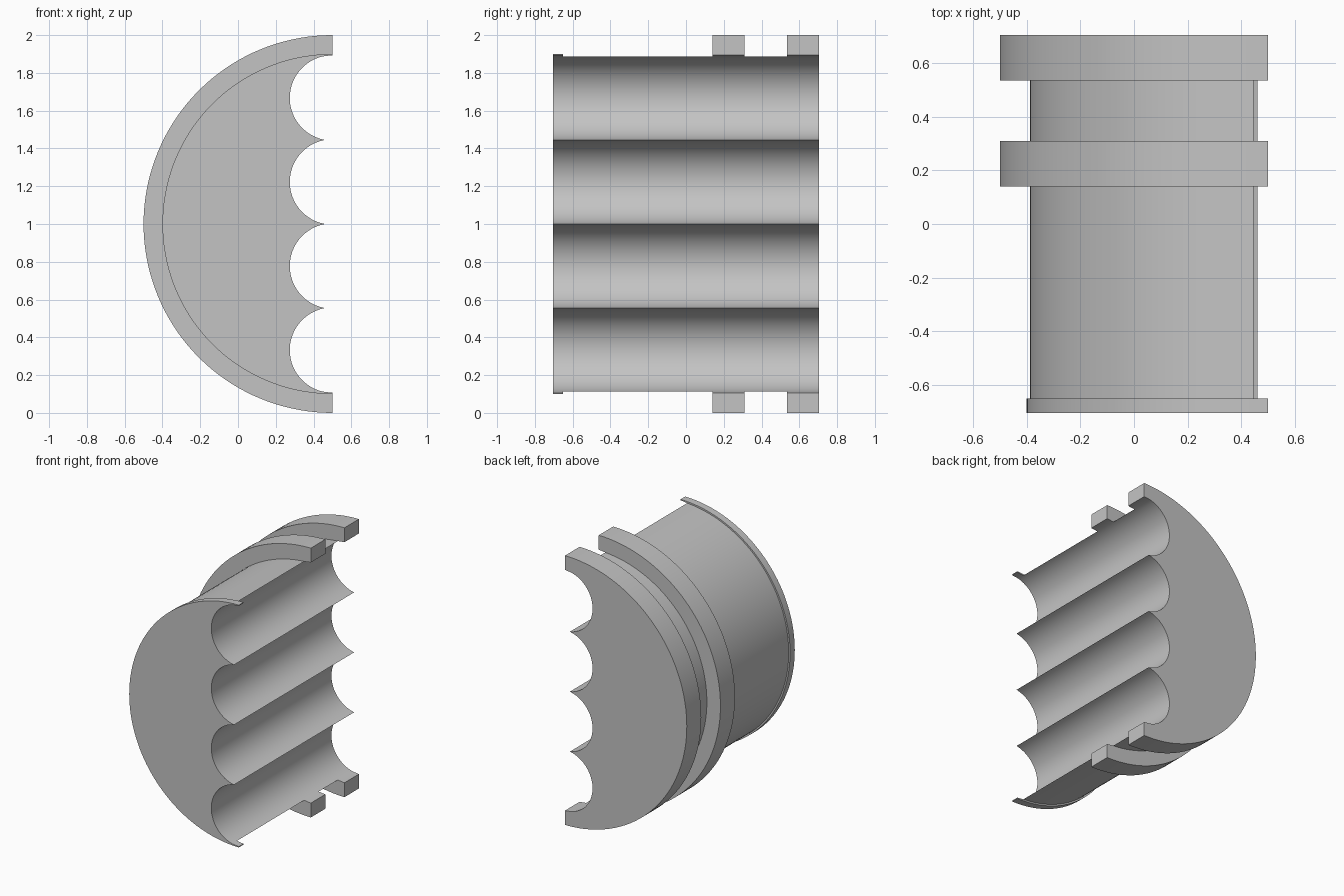
import bpy, bmesh
from math import sin, cos, asin, atan2, pi, sqrt

cube = bpy.data.objects.get("Cube")
if cube:
    bpy.data.objects.remove(cube)

# Half-round block, axis along y through (AX, AZ), four grooves in its flat side
AX, AZ = 0.5, 1.0
GROOVE_R, PITCH = 0.226, 0.445
BODY_R, LIP_R, RING_R = 0.8885, 0.9, 1.0
ARC_STEPS, GROOVE_STEPS = 72, 24

# Point where the body's round side meets the outermost groove
far = 1.5 * PITCH
tip_z = (BODY_R**2 - GROOVE_R**2 + far**2) / (2 * far)
tip_x = sqrt(BODY_R**2 - tip_z**2)
tip_angle = asin((tip_z - far) / GROOVE_R)
cusp_angle = asin(PITCH / 2 / GROOVE_R)


def section(radius):
    """Outline of the block at one radius, always with the same point count."""
    is_body = radius == BODY_R
    start = atan2(tip_z, -tip_x) if is_body else pi / 2
    pts = []
    for i in range(ARC_STEPS + 1):
        a = start + (2 * pi - 2 * start) * i / ARC_STEPS
        pts.append((AX + radius * cos(a), AZ + radius * sin(a)))
    end = (AX - tip_x, tip_z) if is_body else (AX, far + GROOVE_R)
    pts.append((end[0], AZ - end[1]))
    for g in range(4):
        zc = AZ + (g - 1.5) * PITCH
        low = -tip_angle if g == 0 else -cusp_angle
        high = tip_angle if g == 3 else cusp_angle
        for i in range(GROOVE_STEPS + 1):
            a = low + (high - low) * i / GROOVE_STEPS
            pts.append((AX - GROOVE_R * cos(a), zc + GROOVE_R * sin(a)))
    pts.append((end[0], AZ + end[1]))
    return pts


# Stations from front to back: front lip, body, middle ring, neck, end ring
spans = [(-0.705, -0.65, LIP_R), (-0.65, 0.14, BODY_R), (0.14, 0.31, RING_R),
         (0.31, 0.535, BODY_R), (0.535, 0.705, RING_R)]
stations = [(y, r) for y0, y1, r in spans for y in (y0, y1)]

bm = bmesh.new()
shared = {}


def vert(x, y, z):
    key = (round(x, 5), round(y, 5), round(z, 5))
    if key not in shared:
        shared[key] = bm.verts.new((x, y, z))
    return shared[key]


def face(verts):
    unique = list(dict.fromkeys(verts))
    if len(unique) > 2:
        bm.faces.new(unique)


loops = [[vert(x, y, z) for x, z in section(r)] for y, r in stations]
for a, b in zip(loops, loops[1:]):
    for i in range(len(a)):
        j = (i + 1) % len(a)
        face([a[i], a[j], b[j], b[i]])
face(loops[0])
face(loops[-1])
bmesh.ops.recalc_face_normals(bm, faces=bm.faces)

mesh = bpy.data.meshes.new("grooved_half_round_block")
bm.to_mesh(mesh)
bm.free()
block = bpy.data.objects.new("grooved_half_round_block", mesh)
bpy.context.collection.objects.link(block)

# Plain grey
grey = bpy.data.materials.new("plain_grey")
grey.use_nodes = True
colour = (0.55, 0.55, 0.55, 1)
grey.diffuse_color = colour
grey.node_tree.nodes["Principled BSDF"].inputs["Base Color"].default_value = colour
mesh.materials.append(grey)

bpy.ops.object.select_all(action="DESELECT")
block.select_set(True)
bpy.context.view_layer.objects.active = block
bpy.ops.object.shade_smooth_by_angle(angle=pi / 6)
